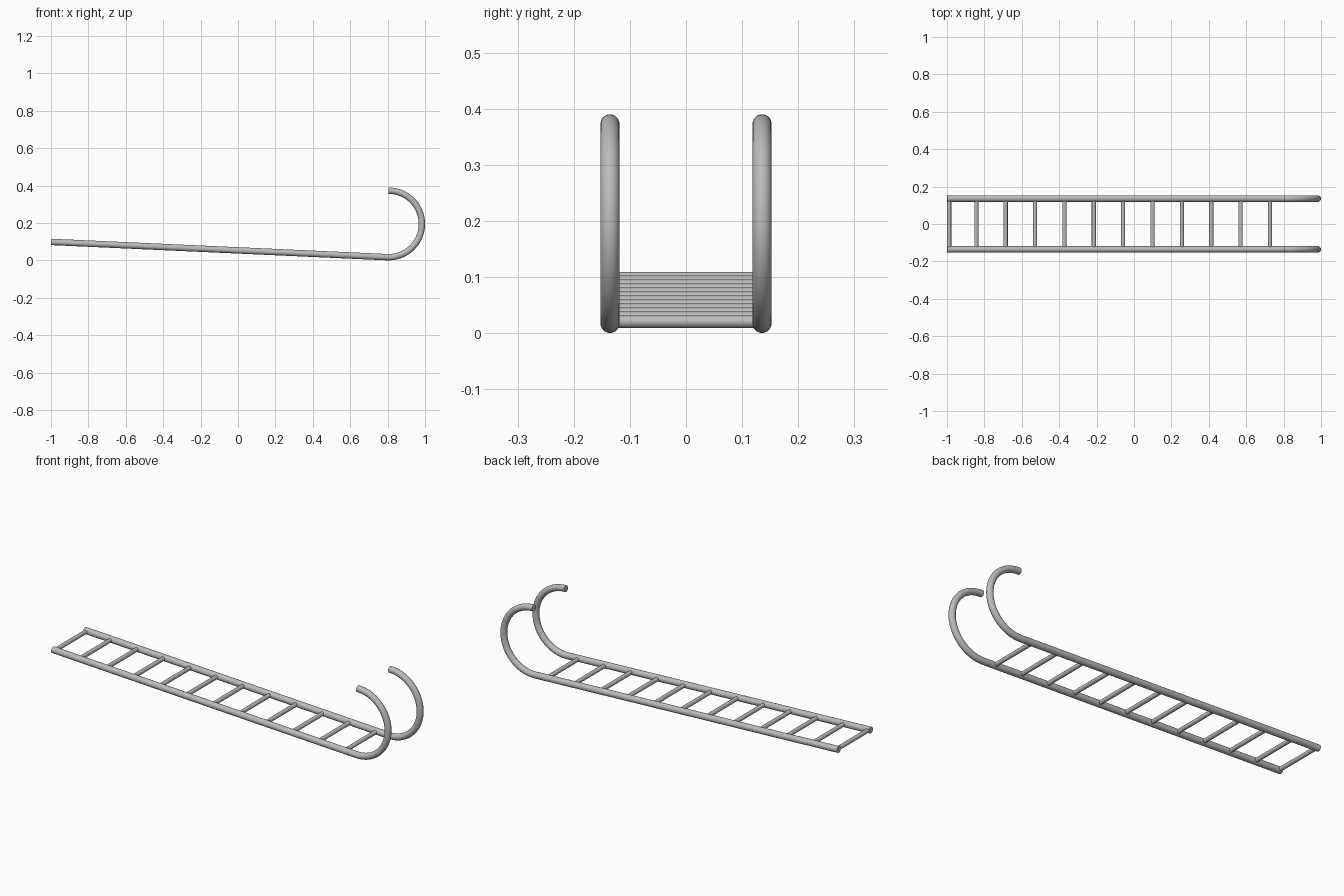
import bpy
import math
from mathutils import Vector

cube = bpy.data.objects.get("Cube")
if cube:
    bpy.data.objects.remove(cube, do_unlink=True)

# Plain steel colour
steel = bpy.data.materials.new("grey_steel")
steel.use_nodes = True
GREY = (0.5, 0.5, 0.5, 1.0)
steel.diffuse_color = GREY
steel.node_tree.nodes["Principled BSDF"].inputs["Base Color"].default_value = GREY

RAIL_Y, RAIL_R, RUNG_R = 0.1355, 0.017, 0.011
HOOK_R, HOOK_X, HOOK_Z = 0.178, 0.805, 0.195
SLOPE = math.radians(2.6)


def tube(name, points, radius):
    """Round capped tube swept along a path, turned into a mesh."""
    curve = bpy.data.curves.new(name, "CURVE")
    curve.dimensions = "3D"
    curve.bevel_depth = radius
    curve.bevel_resolution = 8
    curve.use_fill_caps = True
    spline = curve.splines.new("POLY")
    spline.points.add(len(points) - 1)
    for p, co in zip(spline.points, points):
        p.co = (*co, 1.0)
    obj = bpy.data.objects.new(name, curve)
    bpy.context.collection.objects.link(obj)
    bpy.ops.object.select_all(action="DESELECT")
    obj.select_set(True)
    bpy.context.view_layer.objects.active = obj
    bpy.ops.object.convert(target="MESH")
    obj = bpy.context.view_layer.objects.active
    obj.name = name
    obj.data.materials.clear()
    obj.data.materials.append(steel)
    bpy.ops.object.shade_smooth_by_angle(angle=math.radians(40))
    return obj


# Rail centre line: sloping straight run, then a half-circle hook
start = -math.pi / 2 - SLOPE
arc = []
for i in range(41):
    a = start + (math.pi / 2 - start) * i / 40
    arc.append((HOOK_X + HOOK_R * math.cos(a), HOOK_Z + HOOK_R * math.sin(a)))


def rail_z(x):
    return arc[0][1] + (arc[0][0] - x) * math.tan(SLOPE)


path = [(-0.999, rail_z(-0.999))] + arc

# Two hooked side rails
for name, y in (("front_rail", -RAIL_Y), ("back_rail", RAIL_Y)):
    tube(name, [Vector((x, y, z)) for x, z in path], RAIL_R)

# Rungs, evenly spaced, plus one closing the far end
rung_xs = [0.727 - 0.157 * i for i in range(11)] + [-0.988]
for i, x in enumerate(rung_xs):
    z = rail_z(x)
    tube(f"rung_{i + 1}", [Vector((x, -RAIL_Y, z)), Vector((x, RAIL_Y, z))], RUNG_R)
